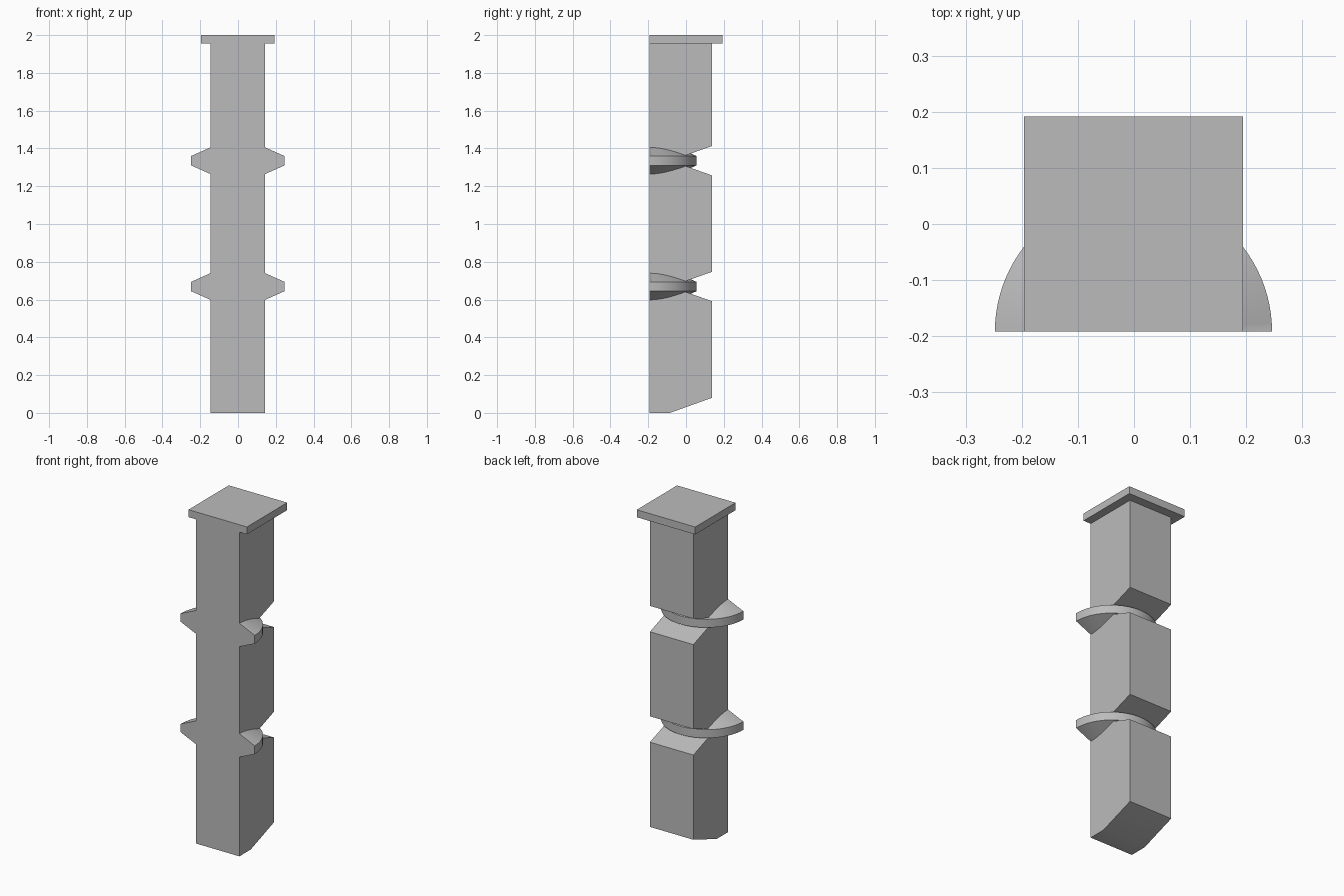
import bpy, bmesh, math
from mathutils import Matrix

if "Cube" in bpy.data.objects:
    bpy.data.objects.remove(bpy.data.objects["Cube"])

FRONT = -0.192               # flat front plane
CX = -0.001                  # centre of the post in x
FAR = -0.6                   # parts overrun the front, then are trimmed flush
RINGS = (0.669, 1.335)       # collar heights

grey = bpy.data.materials.new("grey")
grey.diffuse_color = (0.5, 0.5, 0.5, 1)
grey.use_nodes = True
grey.node_tree.nodes["Principled BSDF"].inputs["Base Color"].default_value = grey.diffuse_color


def to_object(name, bm):
    bmesh.ops.recalc_face_normals(bm, faces=bm.faces)
    mesh = bpy.data.meshes.new(name)
    bm.to_mesh(mesh)
    bm.free()
    mesh.materials.append(grey)
    ob = bpy.data.objects.new(name, mesh)
    bpy.context.collection.objects.link(ob)
    return ob


def prism(name, profile, half_width):
    """Extrude a (y, z) side profile across x."""
    bm = bmesh.new()
    face = bm.faces.new([bm.verts.new((CX - half_width, y, z)) for y, z in profile])
    new = bmesh.ops.extrude_face_region(bm, geom=[face])["geom"]
    bmesh.ops.translate(bm, vec=(2 * half_width, 0, 0),
                        verts=[v for v in new if isinstance(v, bmesh.types.BMVert)])
    return to_object(name, bm)


def collar(name, z):
    """Disc with a thin rim, thickening conically towards its centre."""
    bm = bmesh.new()
    profile = [(0, 0.135), (0.247, 0.025), (0.247, -0.025), (0, -0.135)]
    verts = [bm.verts.new((r, 0, h)) for r, h in profile]
    edges = [bm.edges.new(p) for p in zip(verts, verts[1:])]
    bmesh.ops.spin(bm, geom=verts + edges, cent=(0, 0, 0), axis=(0, 0, 1),
                   angle=math.tau, steps=96)
    bmesh.ops.remove_doubles(bm, verts=bm.verts, dist=1e-5)
    bmesh.ops.transform(bm, matrix=Matrix.Translation((CX, FRONT, z)), verts=bm.verts)
    return to_object(name, bm)


# Shaft with sloped foot and V notches along the back
side = [(FAR, 0), (-0.085, 0), (0.138, 0.08)]
for z in RINGS:
    side += [(0.138, z - 0.078), (-0.082, z), (0.138, z + 0.078)]
side += [(0.138, 1.98), (FAR, 1.98)]
post = prism("post", side, 0.145)

# Collars and square cap, fused into the shaft
cap = prism("cap", [(FAR, 1.955), (0.192, 1.955), (0.192, 2), (FAR, 2)], 0.195)
parts = [collar("collar", z) for z in RINGS] + [cap]
for part in parts:
    mod = post.modifiers.new("fuse", 'BOOLEAN')
    mod.operation, mod.solver, mod.object = 'UNION', 'EXACT', part
fused = bpy.data.meshes.new_from_object(
    post.evaluated_get(bpy.context.evaluated_depsgraph_get()))
post.modifiers.clear()
post.data = fused
for part in parts:
    bpy.data.objects.remove(part)

# Trim everything to one flush front face
bm = bmesh.new()
bm.from_mesh(fused)
cut = bmesh.ops.bisect_plane(bm, geom=bm.verts[:] + bm.edges[:] + bm.faces[:],
                             plane_co=(0, FRONT, 0), plane_no=(0, -1, 0), clear_outer=True)
rim = [e for e in cut["geom_cut"] if isinstance(e, bmesh.types.BMEdge)]
bmesh.ops.contextual_create(bm, geom=rim)
bmesh.ops.recalc_face_normals(bm, faces=bm.faces)
bm.to_mesh(fused)
bm.free()

bpy.context.view_layer.objects.active = post
post.select_set(True)
bpy.ops.object.shade_smooth_by_angle(angle=math.radians(30))
